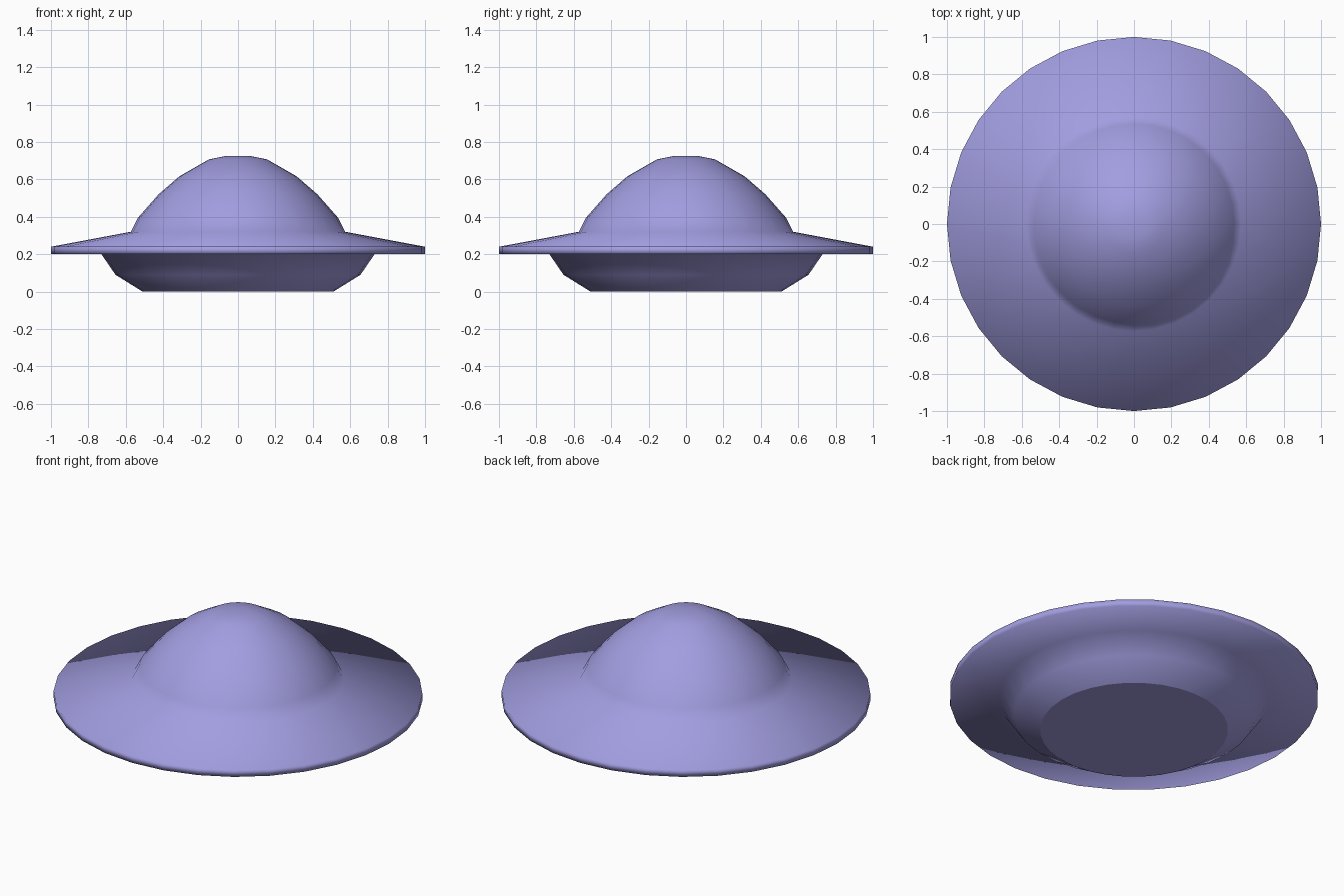
import bpy, bmesh
from math import cos, sin, tau

if "Cube" in bpy.data.objects:
    bpy.data.objects.remove(bpy.data.objects["Cube"])

SIDES = 32


def lathe(name, profile, smooth=True):
    """Revolve (radius, z) points about z; a zero radius closes with a fan."""
    bm = bmesh.new()
    rings = []
    for r, z in profile:
        count = SIDES if r > 0 else 1
        rings.append([bm.verts.new((r * cos(tau * i / SIDES), r * sin(tau * i / SIDES), z))
                      for i in range(count)])
    for low, high in zip(rings, rings[1:]):
        for i in range(SIDES):
            j = (i + 1) % SIDES
            if len(high) == 1:
                bm.faces.new((low[i], low[j], high[0]))
            else:
                bm.faces.new((low[i], low[j], high[j], high[i]))
    if len(rings) == 1:
        bm.faces.new(rings[0][::-1])
    for f in bm.faces:
        f.smooth = smooth
    mesh = bpy.data.meshes.new(name)
    bm.to_mesh(mesh)
    bm.free()
    obj = bpy.data.objects.new(name, mesh)
    bpy.context.collection.objects.link(obj)

    mat = bpy.data.materials.get("lavender") or bpy.data.materials.new("lavender")
    mat.diffuse_color = (0.36, 0.34, 0.75, 1)
    mat.use_nodes = True
    mat.node_tree.nodes["Principled BSDF"].inputs["Base Color"].default_value = mat.diffuse_color
    mesh.materials.append(mat)
    return obj


# Saucer hull: tapered belly, wide thin brim and rounded dome, smooth throughout
lathe("saucer_hull", [
    (0.51, 0.0), (0.655, 0.09), (0.73, 0.20),                  # belly
    (1.0, 0.20), (1.0, 0.24), (0.573, 0.32),                   # brim
    (0.535, 0.395), (0.425, 0.52), (0.313, 0.617),             # dome
    (0.155, 0.707), (0.065, 0.725), (0, 0.726),
])

# Flat disc closing the underside with a crisp edge
lathe("base_plate", [(0.51, 0.0)], smooth=False)
